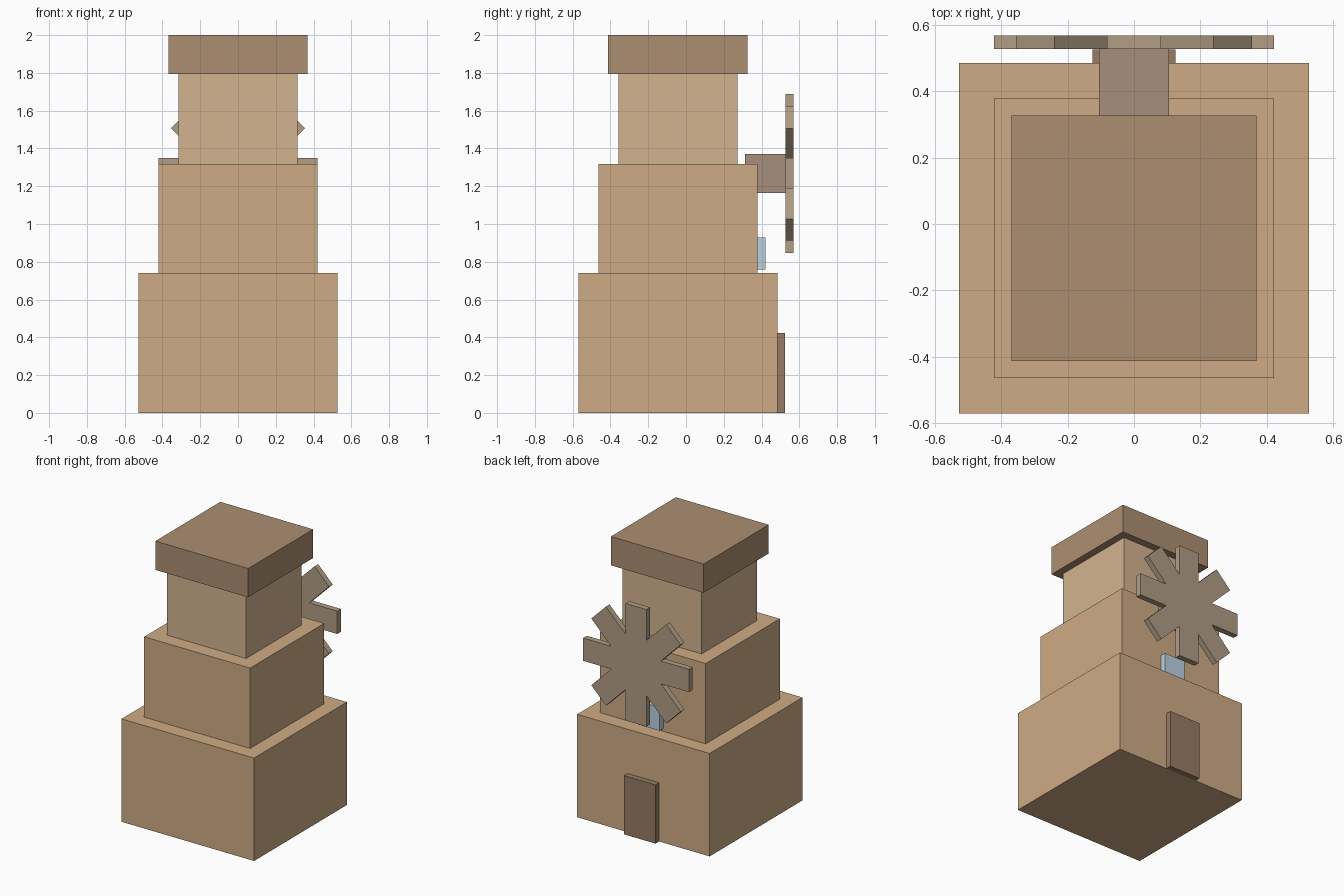
import bpy, bmesh
from math import sin, cos, pi

if "Cube" in bpy.data.objects:
    bpy.data.objects.remove(bpy.data.objects["Cube"])

CY = -0.043      # tower axis in y
ROTOR_Z = 1.267  # rotor axis height


def material(name, r, g, b):
    m = bpy.data.materials.new(name)
    lin = [(c / 255) ** 2.2 for c in (r, g, b)]
    m.diffuse_color = (*lin, 1)
    m.use_nodes = True
    m.node_tree.nodes["Principled BSDF"].inputs["Base Color"].default_value = m.diffuse_color
    return m


def add_mesh(name, bm, mat):
    bmesh.ops.recalc_face_normals(bm, faces=bm.faces)
    mesh = bpy.data.meshes.new(name)
    bm.to_mesh(mesh)
    bm.free()
    mesh.materials.append(mat)
    obj = bpy.data.objects.new(name, mesh)
    bpy.context.collection.objects.link(obj)
    return obj


def box(name, half_x, y0, y1, z0, z1, mat):
    bm = bmesh.new()
    bmesh.ops.create_cube(bm, size=1)
    bmesh.ops.scale(bm, vec=(2 * half_x, y1 - y0, z1 - z0), verts=bm.verts)
    bmesh.ops.translate(bm, vec=(0, (y0 + y1) / 2, (z0 + z1) / 2), verts=bm.verts)
    return add_mesh(name, bm, mat)


sand = material("sand", 205, 170, 132)
pale_sand = material("pale_sand", 211, 178, 143)
roof_brown = material("roof_brown", 171, 141, 113)
hub_brown = material("hub_brown", 166, 141, 124)
blade_wood = material("blade_wood", 176, 156, 132)
door_brown = material("door_brown", 150, 122, 100)
glass = material("glass", 185, 208, 222)

# Stepped square tower and cap
for name, half, z0, z1, mat in (
    ("tower_base", 0.527, 0.0, 0.74, sand),
    ("tower_middle", 0.421, 0.74, 1.318, sand),
    ("tower_top", 0.315, 1.318, 1.793, pale_sand),
    ("roof_cap", 0.369, 1.793, 2.0, roof_brown),
):
    box(name, half, CY - half, CY + half, z0, z1, mat)

# Door, window and rotor axle on the rear side
box("door", 0.125, 0.484, 0.525, 0.0, 0.422, door_brown)
box("window", 0.085, 0.378, 0.42, 0.76, 0.928, glass)
box("rotor_axle", 0.105, 0.312, 0.527, ROTOR_Z - 0.104, ROTOR_Z + 0.104, hub_brown)

# Eight-armed rotor: star outline extruded along y
LENGTH, HALF_W, ARMS = 0.421, 0.082, 8
notch = HALF_W / sin(pi / ARMS)
bm = bmesh.new()
outline = []
for k in range(ARMS):
    a = 2 * pi * k / ARMS
    for side in (-HALF_W, HALF_W):
        outline.append((LENGTH * cos(a) - side * sin(a), LENGTH * sin(a) + side * cos(a)))
    b = a + pi / ARMS
    outline.append((notch * cos(b), notch * sin(b)))
face = bm.faces.new([bm.verts.new((x, 0.526, ROTOR_Z + z)) for x, z in outline])
ext = bmesh.ops.extrude_face_region(bm, geom=[face])
moved = [g for g in ext["geom"] if isinstance(g, bmesh.types.BMVert)]
bmesh.ops.translate(bm, vec=(0, 0.042, 0), verts=moved)
# Close the near side if the extrude consumed it
bmesh.ops.holes_fill(bm, edges=[e for e in bm.edges if e.is_boundary], sides=0)
add_mesh("rotor_blades", bm, blade_wood)
